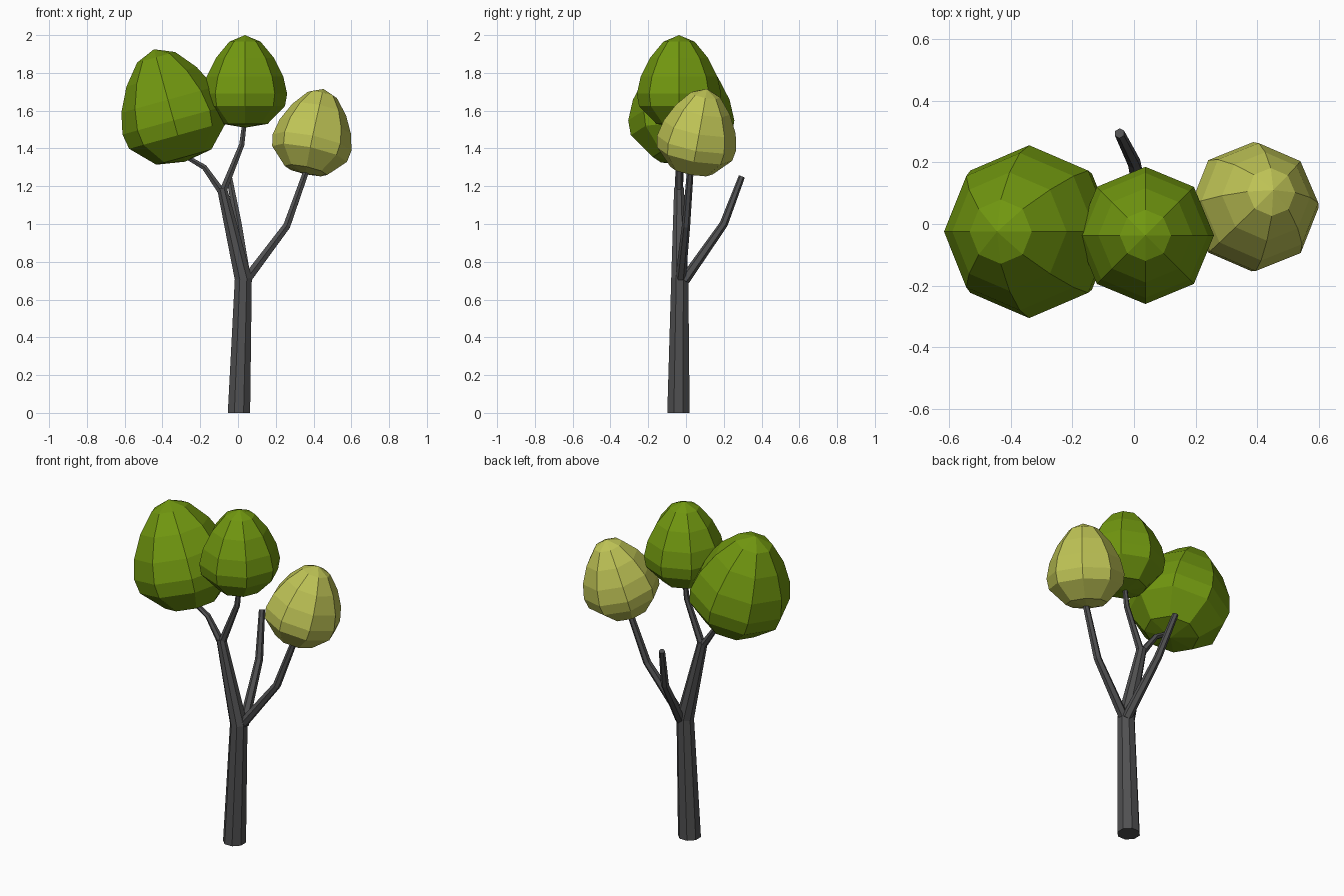
import bpy, bmesh, math
from mathutils import Vector

if "Cube" in bpy.data.objects:
    bpy.data.objects.remove(bpy.data.objects["Cube"])

UP = Vector((0, 0, 1))


def material(name, rgb):
    m = bpy.data.materials.new(name)
    m.diffuse_color = (*rgb, 1)
    m.use_nodes = True
    m.node_tree.nodes["Principled BSDF"].inputs["Base Color"].default_value = m.diffuse_color
    return m


bark = material("dark grey bark", (0.08, 0.08, 0.082))
green = material("leaf green", (0.165, 0.31, 0.005))
yellow = material("yellow green", (0.52, 0.55, 0.092))


def skin(name, rings, mat):
    """Join rings of points into a closed flat-shaded surface; one-point rings are tips."""
    bm = bmesh.new()
    loops = [[bm.verts.new(p) for p in ring] for ring in rings]
    for a, b in zip(loops, loops[1:]):
        n = max(len(a), len(b))
        for i in range(n):
            j = (i + 1) % n
            if len(a) == 1:
                bm.faces.new((a[0], b[j], b[i]))
            elif len(b) == 1:
                bm.faces.new((a[i], a[j], b[0]))
            else:
                bm.faces.new((a[i], a[j], b[j], b[i]))
    for end in (loops[0], loops[-1]):
        if len(end) > 2:
            bm.faces.new(end)
    bmesh.ops.recalc_face_normals(bm, faces=bm.faces)
    me = bpy.data.meshes.new(name)
    bm.to_mesh(me)
    bm.free()
    me.materials.append(mat)
    bpy.context.collection.objects.link(bpy.data.objects.new(name, me))


def ring(centre, axis, r, sides, turn=0.0):
    if r == 0:
        return [centre]
    q = UP.rotation_difference(axis)
    angles = [turn + 2 * math.pi * i / sides for i in range(sides)]
    return [centre + q @ Vector((r * math.cos(a), r * math.sin(a), 0)) for a in angles]


def limb(name, path, sides, flat_base=False):
    """Tapered tube through (x, y, z, radius) points."""
    pts = [Vector(p[:3]) for p in path]
    rings = []
    for i, p in enumerate(pts):
        d = Vector()
        if i > 0:
            d += (p - pts[i - 1]).normalized()
        if i < len(pts) - 1:
            d += (pts[i + 1] - p).normalized()
        axis = UP if flat_base and i == 0 else d.normalized()
        rings.append(ring(p, axis, path[i][3], sides, math.pi / sides))
    skin(name, rings, bark)


# Trunk and its branches
limb("trunk", [(0.005, -0.04, 0, 0.064), (0.028, -0.033, 0.71, 0.049),
               (-0.085, -0.037, 1.19, 0.028)], 8, True)
limb("right_branch", [(0.04, -0.03, 0.70, 0.028), (0.258, 0.0, 0.99, 0.022),
                      (0.372, 0.025, 1.31, 0.017)], 6)
limb("back_branch", [(0.045, -0.01, 0.70, 0.028), (0.0, 0.2, 1.0, 0.022),
                     (-0.047, 0.295, 1.25, 0.017)], 6)
limb("left_twig", [(-0.08, -0.037, 1.16, 0.022), (-0.178, -0.03, 1.30, 0.016),
                   (-0.29, -0.025, 1.365, 0.013)], 6)
limb("middle_twig", [(-0.085, -0.037, 1.16, 0.022), (0.02, -0.037, 1.42, 0.016),
                     (0.036, -0.037, 1.55, 0.013)], 6)

# Foliage crowns: one pointed profile (distance below tip, radius), scaled and tilted
PROFILE = [(0, 0), (0.035, 0.083), (0.12, 0.153), (0.22, 0.203),
           (0.31, 0.223), (0.375, 0.212), (0.47, 0.12), (0.49, 0)]


def crown(name, tip, axis, scale, mat):
    tip, axis = Vector(tip), Vector(axis).normalized()
    skin(name, [ring(tip - axis * d * scale, axis, r * scale, 8) for d, r in PROFILE], mat)


crown("middle_crown", (0.037, -0.037, 2.0), (0, 0, 1), 1.0, green)
crown("left_crown", (-0.445, -0.025, 1.925), (-0.267, 0, 0.964), 1.26, green)
crown("right_crown", (0.453, 0.11, 1.715), (0.207, 0.18, 0.96), 0.955, yellow)
